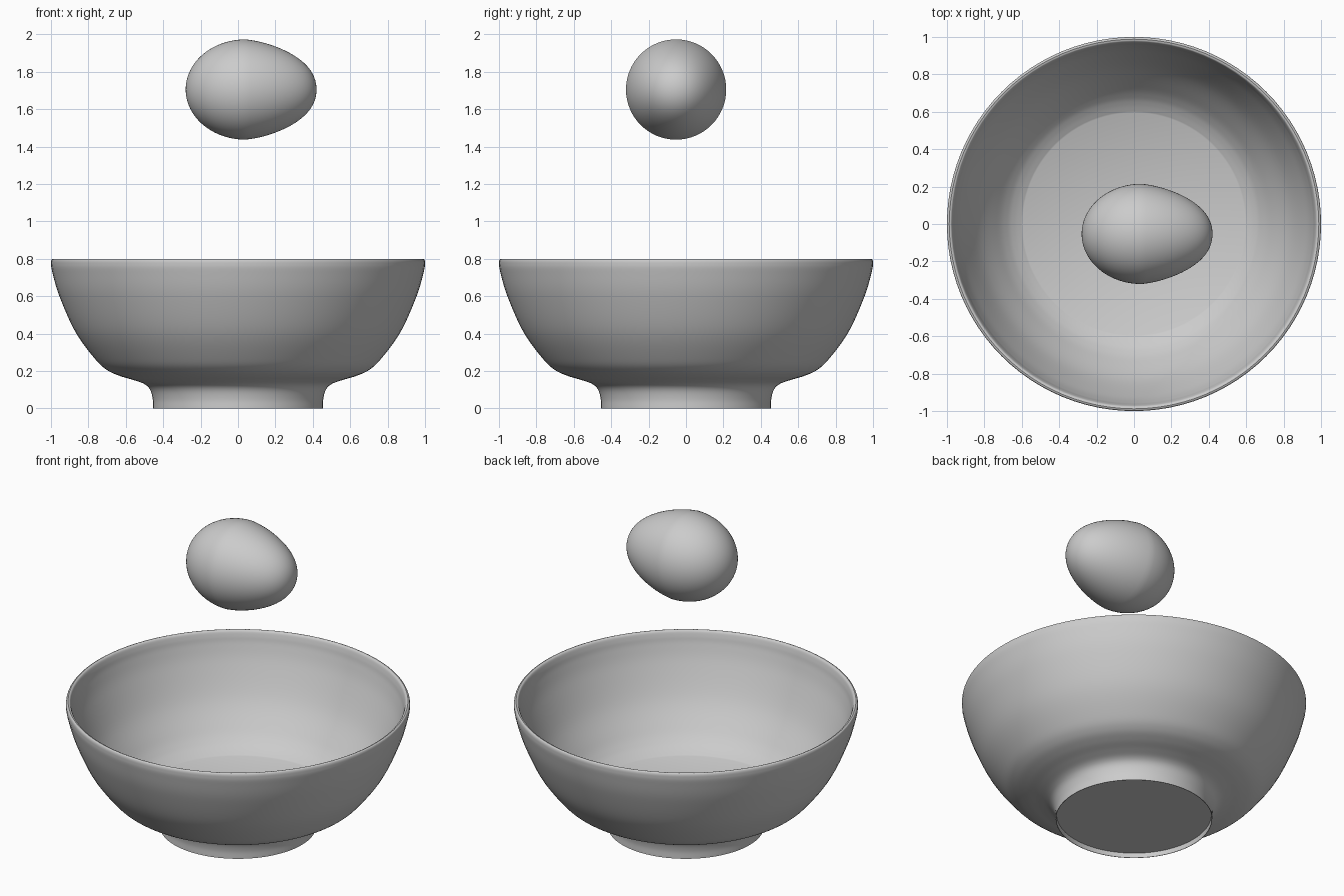
import bpy, bmesh, math
from mathutils import Vector

if "Cube" in bpy.data.objects:
    bpy.data.objects.remove(bpy.data.objects["Cube"])


def smooth_path(points, steps=6):
    """Catmull-Rom curve through (radius, height) points."""
    p = [Vector(q) for q in points]
    p = [2 * p[0] - p[1]] + p + [2 * p[-1] - p[-2]]
    out = []
    for a, b, c, d in zip(p, p[1:], p[2:], p[3:]):
        for i in range(steps):
            t = i / steps
            out.append(0.5 * (2 * b + (c - a) * t + (2 * a - 5 * b + 4 * c - d) * t * t
                              + (3 * b - a - 3 * c + d) * t ** 3))
    return out + [p[-2]]


def lathe(name, profile, location=(0, 0, 0), rotation=(0, 0, 0), sides=96):
    """Spin a profile that starts and ends on the z axis."""
    bm = bmesh.new()
    verts = [bm.verts.new((r, 0, z)) for r, z in profile]
    edges = [bm.edges.new(pair) for pair in zip(verts, verts[1:])]
    bmesh.ops.spin(bm, geom=verts + edges, cent=(0, 0, 0), axis=(0, 0, 1),
                   angle=math.tau, steps=sides, use_duplicate=False)
    bmesh.ops.remove_doubles(bm, verts=bm.verts, dist=1e-5)
    bmesh.ops.recalc_face_normals(bm, faces=bm.faces)
    mesh = bpy.data.meshes.new(name)
    bm.to_mesh(mesh)
    bm.free()
    obj = bpy.data.objects.new(name, mesh)
    bpy.context.collection.objects.link(obj)
    obj.location, obj.rotation_euler = location, rotation
    bpy.ops.object.select_all(action='DESELECT')
    obj.select_set(True)
    bpy.context.view_layer.objects.active = obj
    bpy.ops.object.shade_smooth_by_angle(angle=math.radians(35))
    return obj


# Bowl: recessed base, thin foot, curved wall, rounded rim, flat floor
outside = smooth_path([
    (0.455, 0), (0.456, 0.05), (0.47, 0.10), (0.50, 0.13), (0.556, 0.151),
    (0.63, 0.173), (0.70, 0.205), (0.765, 0.265), (0.87, 0.41), (0.955, 0.60),
    (0.993, 0.73), (1.0, 0.775), (0.997, 0.795), (0.988, 0.80)])
inside = smooth_path([
    (0.988, 0.80), (0.975, 0.793), (0.966, 0.765), (0.955, 0.715), (0.92, 0.61),
    (0.835, 0.425), (0.735, 0.285), (0.68, 0.225), (0.64, 0.195), (0.595, 0.17)])
base = [Vector((0, 0.03)), Vector((0.45, 0.03)), Vector((0.452, 0))]
lathe("bowl", base + outside + inside[1:] + [Vector((0, 0.17))])

# Egg: blunt end to the left, narrower end to the right
egg = []
for i in range(49):
    a = math.pi * (1 - i / 48)
    c, s = math.cos(a), max(math.sin(a), 0)
    taper = 1 - 0.07 * math.sin(2 * a) if c > 0 else 1
    egg.append((0.268 * s * taper, c * (0.38 if c > 0 else 0.32)))
egg[0], egg[-1] = (0, -0.32), (0, 0.38)
lathe("egg", egg, (0.04, -0.053, 1.705), (0, math.pi / 2, 0), 64)
